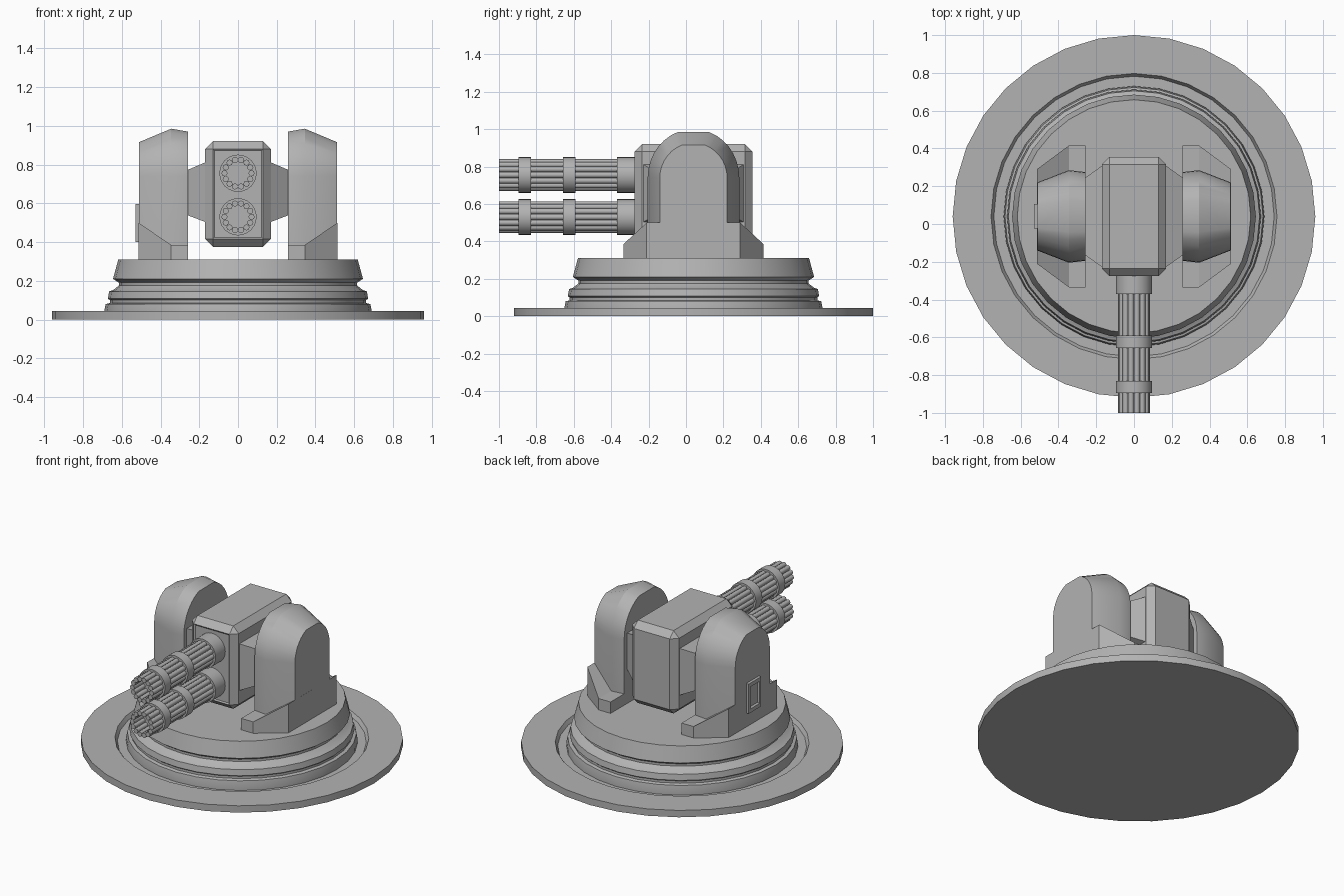
import bpy, bmesh, math
from mathutils import Vector

old = bpy.data.objects.get("Cube")
if old:
    bpy.data.objects.remove(old, do_unlink=True)

CY = 0.04  # turret axis

grey = bpy.data.materials.new("plain_grey")
grey.use_nodes = True
COLOUR = (0.45, 0.45, 0.45, 1)
grey.diffuse_color = COLOUR
grey.node_tree.nodes["Principled BSDF"].inputs["Base Color"].default_value = COLOUR


def finish(bm, name, angle=None):
    bmesh.ops.recalc_face_normals(bm, faces=bm.faces)
    mesh = bpy.data.meshes.new(name)
    bm.to_mesh(mesh)
    bm.free()
    obj = bpy.data.objects.new(name, mesh)
    bpy.context.collection.objects.link(obj)
    mesh.materials.append(grey)
    if angle:
        bpy.ops.object.select_all(action='DESELECT')
        obj.select_set(True)
        bpy.context.view_layer.objects.active = obj
        bpy.ops.object.shade_smooth_by_angle(angle=math.radians(angle))
    return obj


def bridge(bm, loops, caps=True):
    """Skin a list of equal-length closed loops of points."""
    rings = [[bm.verts.new(p) for p in loop] for loop in loops]
    n = len(rings[0])
    for a, b in zip(rings, rings[1:]):
        for i in range(n):
            j = (i + 1) % n
            bm.faces.new((a[i], a[j], b[j], b[i]))
    if caps:
        bm.faces.new(rings[0])
        bm.faces.new(rings[-1])


def loft(name, loops, angle=None):
    bm = bmesh.new()
    bridge(bm, loops)
    return finish(bm, name, angle)


def circle(r, n):
    return [(r * math.cos(math.tau * i / n), r * math.sin(math.tau * i / n)) for i in range(n)]


def lathe(name, profile, sides=32):
    loops = [[(x, y + CY, z) for x, y in circle(r, sides)] for r, z in profile]
    return loft(name, loops, 35)


def rect(x, half, z0, z1):
    return [(x, CY - half, z0), (x, CY + half, z0), (x, CY + half, z1), (x, CY - half, z1)]


def arch(x, half, top, z0=0.3, spring=0.74):
    """Arched outline with a flat crown, at a given x."""
    side = []
    for k in range(8):
        a = math.radians(10 * k)
        side.append((half * math.cos(a), spring + (top - spring) * math.sin(a) / math.sin(math.radians(70))))
    side = [(half, z0)] + side
    return [(x, CY + y, z) for y, z in side] + [(x, CY - y, z) for y, z in reversed(side)]


def tube(bm, x, z, r, y0, y1, n):
    bridge(bm, [[(x + u, y, z + v) for u, v in circle(r, n)] for y in (y0, y1)])


# Ground plate with its shallow ring groove
lathe("ground_plate", [(0.96, 0), (0.96, 0.045), (0.757, 0.045), (0.742, 0.02), (0.68, 0.02)])

# Stepped turntable drum
lathe("turntable", [(0.69, 0.015), (0.69, 0.045), (0.683, 0.08), (0.662, 0.085), (0.662, 0.1),
                    (0.672, 0.108), (0.665, 0.145), (0.645, 0.152), (0.615, 0.175),
                    (0.615, 0.19), (0.645, 0.21), (0.618, 0.31)])

# Side supports, feet and trunnion cheeks
for s, side in ((1, "left"), (-1, "right")):
    loft(side + "_support", [arch(s * 0.258, 0.235, 0.97), arch(s * 0.345, 0.245, 0.985),
                             arch(s * 0.512, 0.18, 0.915)], 30)
    loft(side + "_foot", [rect(s * 0.258, 0.375, 0.3, 0.385), rect(s * 0.345, 0.375, 0.3, 0.385),
                          rect(s * 0.514, 0.25, 0.3, 0.5)])
    loft(side + "_cheek", [rect(s * 0.16, 0.275, 0.5, 0.815), rect(s * 0.265, 0.2, 0.54, 0.77)])

# Access hatch with a recessed centre, on one support only
bm = bmesh.new()
bridge(bm, [rect(-0.5, 0.065, 0.4, 0.595), rect(-0.53, 0.065, 0.4, 0.595),
            rect(-0.53, 0.047, 0.425, 0.57), rect(-0.519, 0.042, 0.432, 0.563)])
finish(bm, "access_hatch")

# Gun housing with chamfered edges
bm = bmesh.new()
bmesh.ops.create_cube(bm, size=1)
for v in bm.verts:
    v.co = Vector((v.co.x * 0.34, v.co.y * 0.63 + CY, v.co.z * 0.545 + 0.648))
bmesh.ops.bevel(bm, geom=bm.edges[:], offset=0.04, segments=1, affect='EDGES', profile=0.5)
front = min(bm.faces, key=lambda f: f.calc_center_median().y)
bmesh.ops.inset_individual(bm, faces=[front], thickness=0.012, depth=-0.006)
finish(bm, "gun_housing")

# Twin rotary barrel clusters
RODS = 14
for z, level in ((0.755, "upper"), (0.53, "lower")):
    bm = bmesh.new()
    for u, v in circle(0.07, RODS):
        tube(bm, u, z + v, 0.016, -0.3, -1, 8)
    finish(bm, level + "_barrels", 50)
    bm = bmesh.new()
    tube(bm, 0, z, 0.058, -0.3, -0.88, 16)
    for y0, y1 in ((-0.26, -0.37), (-0.59, -0.657), (-0.83, -0.895)):
        tube(bm, 0, z, 0.096, y0, y1, 24)
    finish(bm, level + "_barrel_collars", 40)
